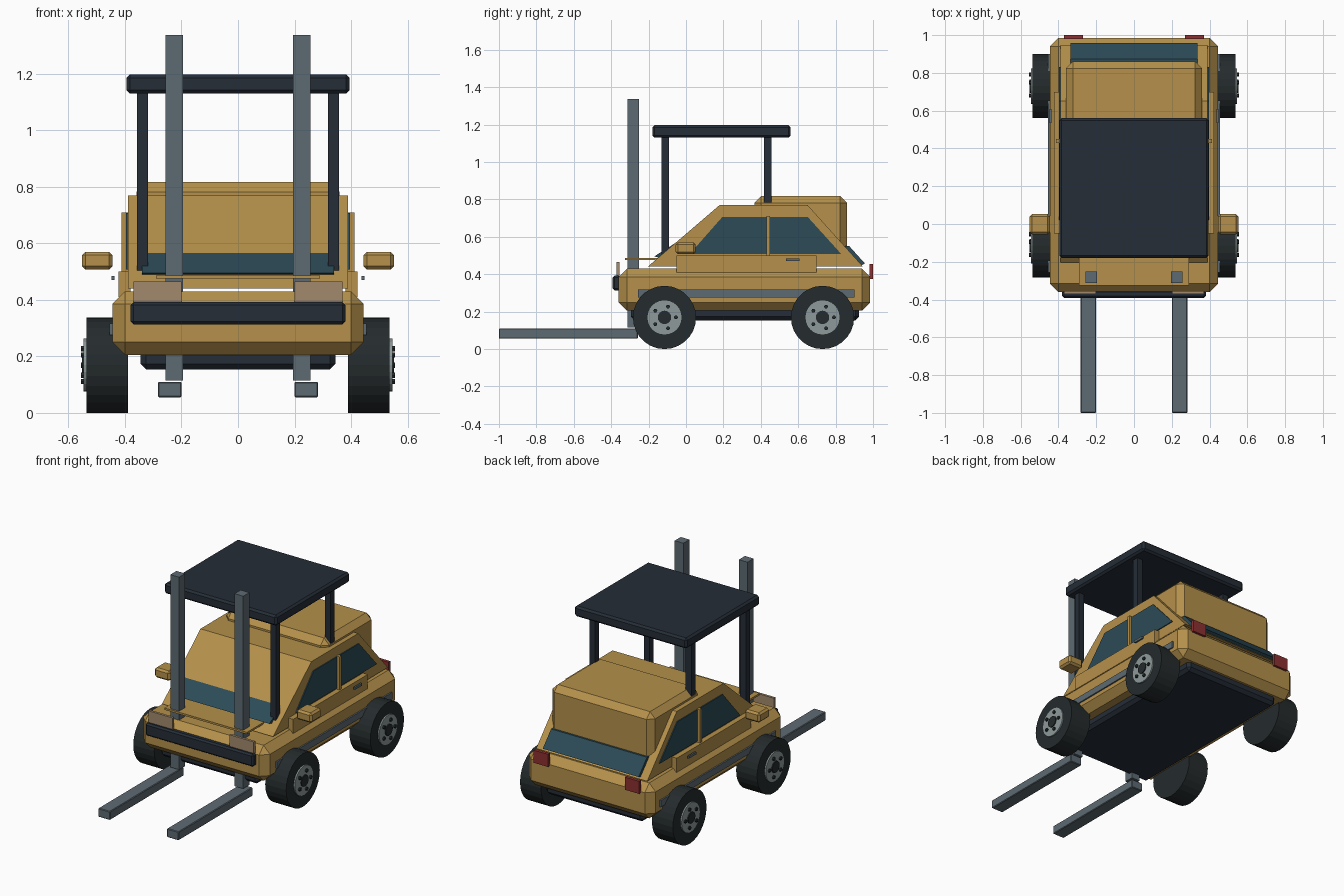
import bpy, bmesh, math
from mathutils import Matrix, Vector

if "Cube" in bpy.data.objects:
    bpy.data.objects.remove(bpy.data.objects["Cube"])


def material(name, rgb):
    m = bpy.data.materials.new(name)
    m.diffuse_color = (*rgb, 1)
    m.use_nodes = True
    m.node_tree.nodes["Principled BSDF"].inputs["Base Color"].default_value = m.diffuse_color
    return m


YELLOW = material("ochre paint", (0.46, 0.28, 0.07))
DARK = material("dark metal", (0.018, 0.026, 0.038))
STEEL = material("steel", (0.11, 0.145, 0.17))
GLASS = material("glass", (0.025, 0.07, 0.095))
RUBBER = material("rubber", (0.018, 0.024, 0.026))
RIM = material("rim", (0.27, 0.32, 0.32))
RED = material("tail red", (0.26, 0.03, 0.03))
LAMP = material("lamp", (0.36, 0.25, 0.15))


def finish(name, bm, mat):
    bmesh.ops.recalc_face_normals(bm, faces=bm.faces)
    me = bpy.data.meshes.new(name)
    bm.to_mesh(me)
    bm.free()
    me.materials.append(mat)
    ob = bpy.data.objects.new(name, me)
    bpy.context.collection.objects.link(ob)
    return ob


def box(name, x, y, z, mat, bevel=0):
    """Box from (min, max) ranges with an optional flat chamfer."""
    bm = bmesh.new()
    size = [r[1] - r[0] for r in (x, y, z)]
    mid = Vector([(r[0] + r[1]) / 2 for r in (x, y, z)])
    bmesh.ops.create_cube(bm, size=1, matrix=Matrix.Translation(mid) @ Matrix.Diagonal((*size, 1)))
    if bevel:
        bmesh.ops.bevel(bm, geom=bm.edges[:], offset=bevel, segments=1, affect='EDGES')
    return finish(name, bm, mat)


def side_box(name, s, x, y, z, mat, bevel=0):
    return box(name, sorted((s * x[0], s * x[1])), y, z, mat, bevel)


def prism(name, profile, x0, x1, mat):
    """Side (y, z) profile extruded along x."""
    bm = bmesh.new()
    face = bm.faces.new([bm.verts.new((x0, y, z)) for y, z in profile])
    new = bmesh.ops.extrude_face_region(bm, geom=[face])["geom"]
    bmesh.ops.translate(bm, vec=(x1 - x0, 0, 0), verts=[v for v in new if isinstance(v, bmesh.types.BMVert)])
    return finish(name, bm, mat)


def disc(name, s, x, y, z, r, mat, sides):
    """Cylinder lying along x."""
    bm = bmesh.new()
    m = Matrix.Translation((s * (x[0] + x[1]) / 2, y, z)) @ Matrix.Rotation(math.pi / 2, 4, 'Y')
    bmesh.ops.create_cone(bm, cap_ends=True, segments=sides, radius1=r, radius2=r, depth=x[1] - x[0], matrix=m)
    return finish(name, bm, mat)


# Car body
box("lower_body", (-.445, .445), (-.36, .985), (.205, .43), YELLOW, .045)
box("underbody", (-.345, .345), (-.295, .925), (.153, .24), DARK, .02)
prism("cabin", [(-.205, .44), (.18, .77), (.65, .77), (.947, .44)], -.39, .39, YELLOW)
box("rear_counterweight", (-.36, .36), (.365, .86), (.46, .818), YELLOW, .036)
box("hood_panel", (-.29, .29), (-.325, -.12), (.475, .487), YELLOW)
box("front_bumper", (-.38, .38), (-.392, -.35), (.313, .392), DARK, .01)
prism("windshield", [(-.17, .495), (0, .603), (.02, .58), (-.13, .485)], -.34, .34, GLASS)
prism("rear_window", [(.873, .55), (.957, .457), (.93, .445), (.85, .55)], -.337, .337, GLASS)

# Overhead guard
box("guard_roof", (-.395, .395), (-.18, .56), (1.13, 1.197), DARK, .012)

for s in (-1, 1):
    # Doors, side windows and mirrors
    prism("side_window", [(.02, .508), (.195, .707), (.65, .707), (.83, .508)], s * .37, s * .396, GLASS)
    side_box("door_pillar", s, (.38, .413), (.43, .45), (.5, .71), YELLOW)
    side_box("door_panel", s, (.38, .423), (-.05, .698), (.41, .5), YELLOW)
    side_box("door_handle", s, (.437, .447), (.535, .608), (.47, .485), STEEL)
    side_box("side_mirror", s, (.445, .552), (-.055, .052), (.507, .57), YELLOW, .012)
    side_box("side_trim", s, (.43, .454), (-.257, .9), (.275, .317), STEEL)

    # Lights
    side_box("headlight", s, (.2, .37), (-.371, -.355), (.38, .465), LAMP)
    side_box("tail_light", s, (.27, .37), (.98, 1), (.375, .455), RED)

    # Guard posts
    side_box("front_post", s, (.318, .358), (-.13, -.09), (.5, 1.14), DARK)
    side_box("rear_post", s, (.318, .358), (.418, .458), (.7, 1.14), DARK)

    # Lifting mast and forks
    side_box("mast_rail", s, (.195, .256), (-.313, -.252), (.115, 1.338), STEEL)
    side_box("fork", s, (.2, .283), (-1, -.257), (.055, .11), STEEL, .004)

    # Wheels with rims, hubs and lug nuts
    for y in (-.115, .73):
        disc("tyre", s, (.39, .537), y, .169, .169, RUBBER, 28)
        disc("rim", s, (.5, .546), y, .169, .094, RIM, 24)
        disc("hub", s, (.5, .552), y, .169, .036, RUBBER, 16)
        for i in range(5):
            a = math.pi * (.0 + 2 * i / 5)
            disc("lug_nut", s, (.53, .556), y - .061 * math.cos(a + math.pi), .169 + .061 * math.sin(a),
                 .011, RUBBER, 6)
